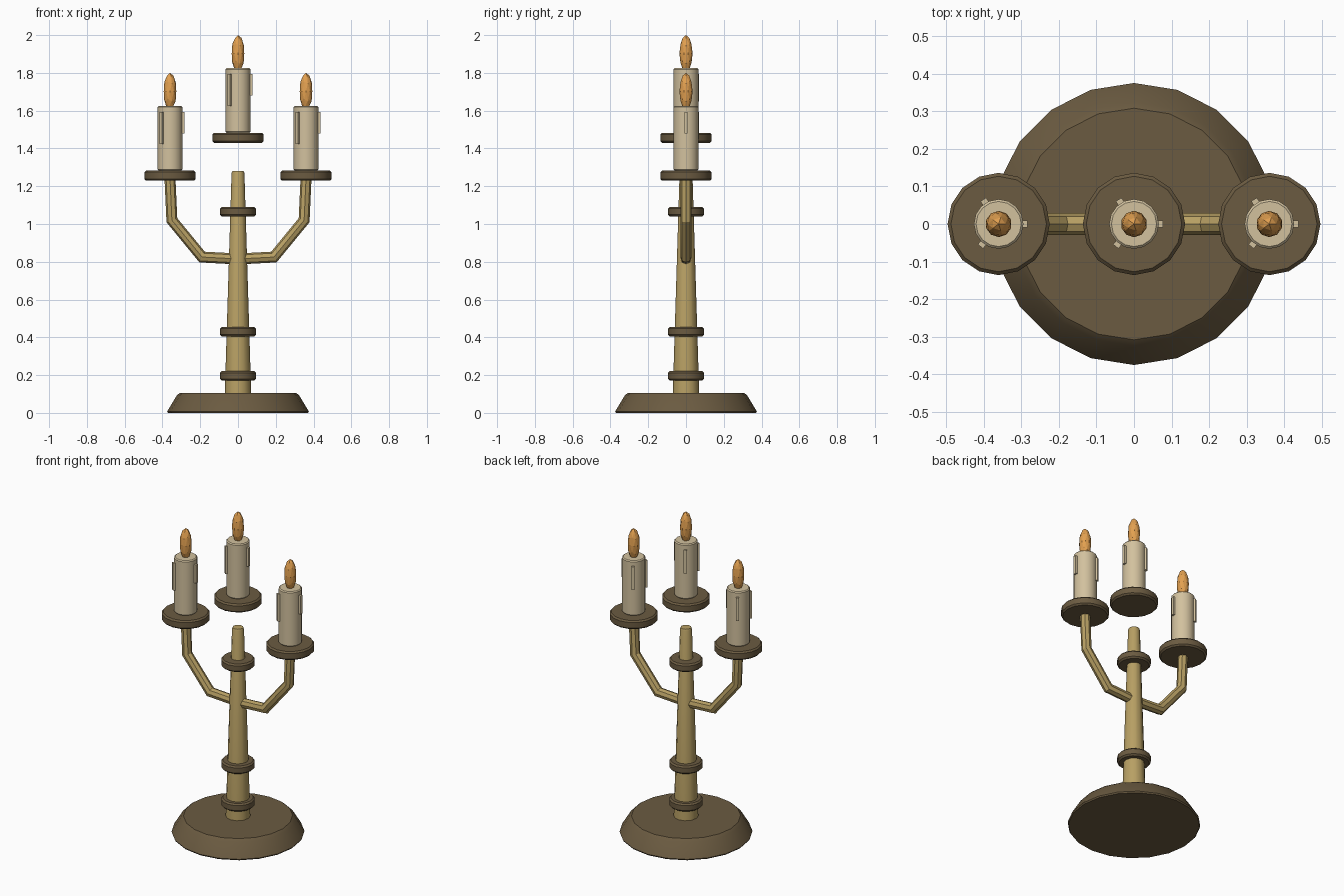
import bpy, bmesh, math
from mathutils import Vector, Matrix

if "Cube" in bpy.data.objects:
    bpy.data.objects.remove(bpy.data.objects["Cube"])


def material(name, rgb):
    m = bpy.data.materials.new(name)
    lin = [(c / 255 / 12.92) if c < 10 else ((c / 255 + 0.055) / 1.055) ** 2.4 for c in rgb]
    m.diffuse_color = (*lin, 1)
    m.use_nodes = True
    m.node_tree.nodes["Principled BSDF"].inputs["Base Color"].default_value = m.diffuse_color
    return m


BRASS = material("brass", (184, 160, 100))
DARK = material("dark_bronze", (107, 91, 65))
WAX = material("wax", (210, 193, 158))
FIRE = material("flame_orange", (226, 160, 80))


def finish(bm, name, mat, smooth=True):
    bmesh.ops.recalc_face_normals(bm, faces=bm.faces)
    me = bpy.data.meshes.new(name)
    bm.to_mesh(me)
    bm.free()
    me.materials.append(mat)
    ob = bpy.data.objects.new(name, me)
    bpy.context.collection.objects.link(ob)
    if smooth:
        bpy.ops.object.select_all(action='DESELECT')
        bpy.context.view_layer.objects.active = ob
        ob.select_set(True)
        bpy.ops.object.shade_smooth_by_angle(angle=math.radians(32))
    return ob


def skin(bm, rings):
    """Join rings of vertices into a capped tube."""
    n = len(rings[0])
    for a, b in zip(rings, rings[1:]):
        for i in range(n):
            j = (i + 1) % n
            bm.faces.new((a[i], a[j], b[j], b[i]))
    bm.faces.new(rings[0])
    bm.faces.new(rings[-1])


def lathe(name, profile, sides, mat, x=0):
    bm = bmesh.new()
    step = 2 * math.pi / sides
    skin(bm, [[bm.verts.new((x + r * math.cos(i * step), r * math.sin(i * step), z))
               for i in range(sides)] for r, z in profile])
    return finish(bm, name, mat)


def disc(name, r, z0, z1, sides, mat, x=0, b=0.009):
    return lathe(name, [(r - b, z0), (r, z0 + b), (r, z1 - b), (r - b, z1)], sides, mat, x)


# base and tapered stem
lathe("base", [(0.37, 0), (0.375, 0.008), (0.324, 0.092), (0.308, 0.106)], 20, DARK)
lathe("stem", [(0.07, 0.1), (0.034, 1.27), (0.030, 1.28)], 12, BRASS)

# collars around the stem
for i, z in enumerate((0.196, 0.43, 1.065)):
    disc(f"collar_{i + 1}", 0.095, z - 0.025, z + 0.025, 16, DARK)


# bent arms, mitred at each bend
def arm(name, side, r=0.029, sides=8):
    path = [Vector((side * x, 0, z)) for x, z in
            ((0.0, 0.815), (0.19, 0.825), (0.35, 1.02), (0.36, 1.24))]
    bm = bmesh.new()
    rings = []
    for i, p in enumerate(path):
        d0 = (p - path[max(i - 1, 0)]).normalized()
        d1 = (path[min(i + 1, len(path) - 1)] - p).normalized()
        t = (d0 + d1).normalized()
        n = Vector((-t.z, 0, t.x))
        k = 1 / max(t.dot(d0), t.dot(d1))
        rings.append([bm.verts.new(p + n * (r * k * math.cos(a)) + Vector((0, r * math.sin(a), 0)))
                      for a in (2 * math.pi * j / sides for j in range(sides))])
    skin(bm, rings)
    finish(bm, name, BRASS)


arm("arm_left", -1)
arm("arm_right", 1)


# dish, candle, wax drips and flame
def candle(tag, x, z):
    disc(f"dish_{tag}", 0.136, z, z + 0.053, 16, DARK, x)
    disc(f"candle_{tag}", 0.066, z + 0.053, z + 0.395, 16, WAX, x, 0.006)
    for i, (ang, length) in enumerate(((0, 0.115), (122, 0.145), (231, 0.17))):
        bm = bmesh.new()
        place = (Matrix.Translation((x, 0, z + 0.364 - length / 2))
                 @ Matrix.Rotation(math.radians(ang), 4, 'Z')
                 @ Matrix.Translation((0.068, 0, 0))
                 @ Matrix.Diagonal((0.018, 0.018, length, 1)))
        bmesh.ops.create_cube(bm, size=1, matrix=place)
        finish(bm, f"wax_drip_{tag}_{i + 1}", WAX, False)
    bm = bmesh.new()
    bmesh.ops.create_icosphere(bm, subdivisions=2, radius=1,
                               matrix=Matrix.Translation((x, 0, z + 0.472))
                               @ Matrix.Diagonal((0.035, 0.035, 0.098, 1)))
    finish(bm, f"flame_{tag}", FIRE, False)


candle("left", -0.36, 1.23)
candle("center", 0, 1.43)
candle("right", 0.36, 1.23)
